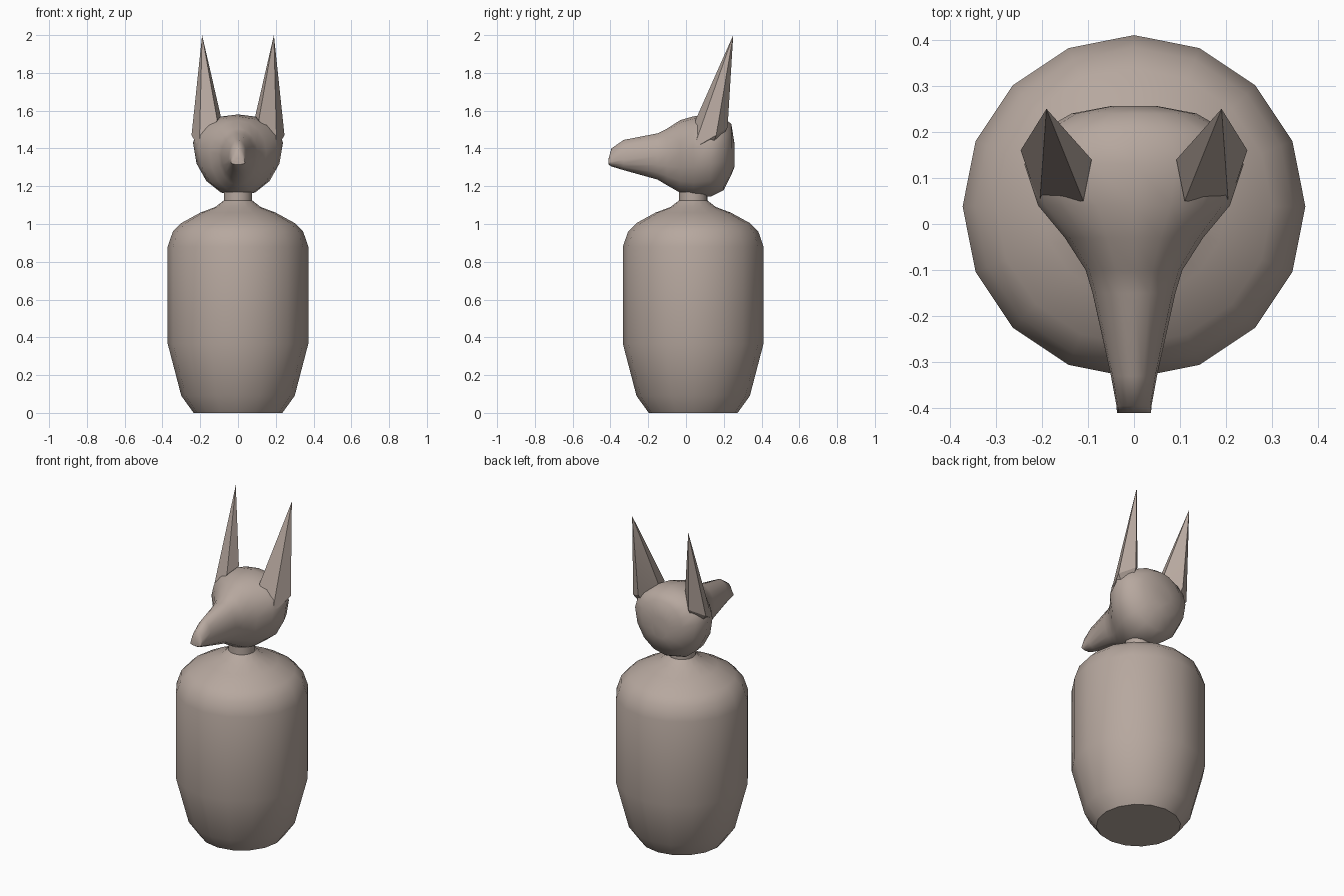
import bpy, bmesh, math

if "Cube" in bpy.data.objects:
    bpy.data.objects.remove(bpy.data.objects["Cube"])

clay = bpy.data.materials.new("warm grey clay")
clay.diffuse_color = (0.47, 0.39, 0.345, 1)
clay.use_nodes = True
clay.node_tree.nodes["Principled BSDF"].inputs["Base Color"].default_value = clay.diffuse_color


def finish(bm, name, angle):
    bmesh.ops.recalc_face_normals(bm, faces=bm.faces)
    me = bpy.data.meshes.new(name)
    bm.to_mesh(me)
    bm.free()
    me.materials.append(clay)
    ob = bpy.data.objects.new(name, me)
    bpy.context.collection.objects.link(ob)
    bpy.ops.object.select_all(action='DESELECT')
    ob.select_set(True)
    bpy.context.view_layer.objects.active = ob
    bpy.ops.object.shade_smooth_by_angle(angle=math.radians(angle))
    return ob


def loft(name, rings, angle):
    """Skin a list of equal-length closed rings and cap both ends."""
    bm = bmesh.new()
    loops = [[bm.verts.new(p) for p in ring] for ring in rings]
    n = len(loops[0])
    for a, b in zip(loops, loops[1:]):
        for i in range(n):
            j = (i + 1) % n
            bm.faces.new((a[i], a[j], b[j], b[i]))
    bm.faces.new(loops[0])
    bm.faces.new(loops[-1])
    return finish(bm, name, angle)


def circle(r, z, n=16, cy=0.038):
    return [(r * math.cos(math.tau * i / n), cy + r * math.sin(math.tau * i / n), z)
            for i in range(n)]


# Jar body with shoulder and neck, 16 sides
jar = [(0.235, 0), (0.30, 0.09), (0.372, 0.365), (0.372, 0.88), (0.345, 0.96),
       (0.30, 1.005), (0.20, 1.06), (0.12, 1.09), (0.075, 1.125), (0.075, 1.17)]
loft("jar_body", [circle(r, z) for r, z in jar], 38)


# Head: cross-sections along y (y, half width, z of widest point, top z, bottom z)
sections = [(-0.41, 0.037, 1.325, 1.345, 1.315), (-0.395, 0.038, 1.33, 1.40, 1.305),
            (-0.33, 0.050, 1.34, 1.445, 1.285), (-0.15, 0.090, 1.36, 1.48, 1.235),
            (-0.10, 0.105, 1.37, 1.505, 1.205), (-0.03, 0.150, 1.38, 1.55, 1.165),
            (0.04, 0.208, 1.40, 1.57, 1.145), (0.13, 0.238, 1.43, 1.58, 1.145),
            (0.20, 0.205, 1.42, 1.56, 1.18), (0.24, 0.135, 1.40, 1.53, 1.26),
            (0.256, 0.05, 1.38, 1.43, 1.30)]


def section(y, w, zw, zt, zb, n=16):
    ring = []
    for i in range(n):
        a = math.tau * i / n
        s = math.sin(a)
        ring.append((w * math.cos(a), y, zw + s * ((zt - zw) if s > 0 else (zw - zb))))
    return ring


loft("animal_head", [section(*s) for s in sections], 45)

# Tall pointed ears, faceted and mirrored
ear = [(0.19, 0.25, 2.0), (0.092, 0.14, 1.575), (0.11, 0.05, 1.55),
       (0.205, 0.04, 1.40), (0.246, 0.16, 1.47), (0.17, 0.22, 1.51), (0.15, 0.12, 1.35)]
for side, sx in (("right", 1), ("left", -1)):
    bm = bmesh.new()
    for x, y, z in ear:
        bm.verts.new((sx * x, y, z))
    bmesh.ops.convex_hull(bm, input=bm.verts)
    finish(bm, side + "_ear", 30)
